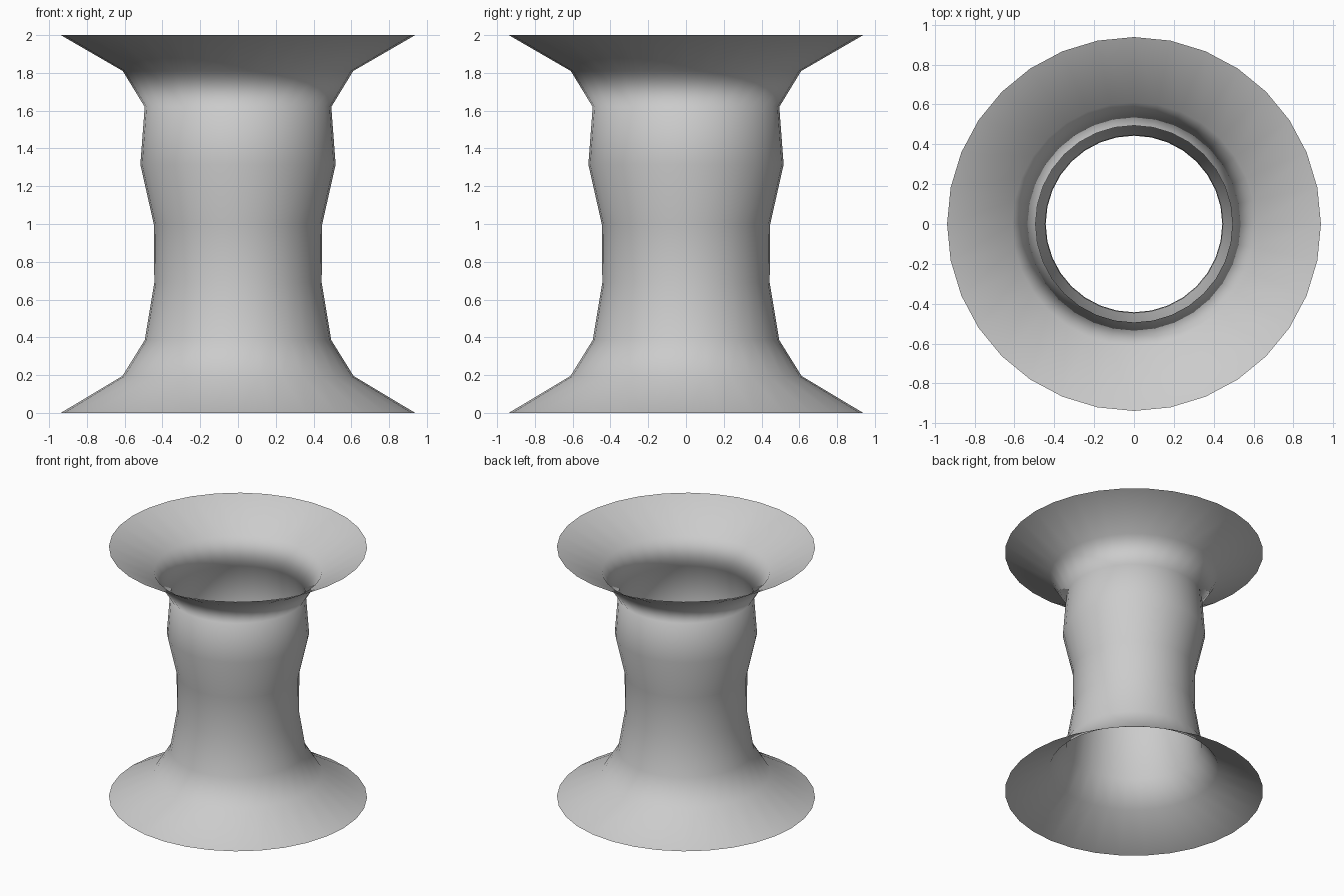
import bpy
from math import cos, sin, tau
from mathutils import Vector

if "Cube" in bpy.data.objects:
    bpy.data.objects.remove(bpy.data.objects["Cube"])

SIDES = 32


def lathe(name, profile):
    """Open shell of revolution; profile rows are (radius, height, shading slope dr/dz)."""
    verts, normals, faces = [], [], []
    for r, z, slope in profile:
        for j in range(SIDES):
            a = tau * j / SIDES
            verts.append((r * cos(a), r * sin(a), z))
            normals.append(Vector((cos(a), sin(a), -slope)).normalized())
    for i in range(len(profile) - 1):
        for j in range(SIDES):
            k = (j + 1) % SIDES
            low, high = i * SIDES, (i + 1) * SIDES
            faces.append((low + j, low + k, high + k, high + j))
    mesh = bpy.data.meshes.new(name)
    mesh.from_pydata(verts, [], faces)
    mesh.update()
    mesh.polygons.foreach_set("use_smooth", [True] * len(mesh.polygons))
    # soft shading that follows the curved profile
    mesh.normals_split_custom_set_from_vertices(normals)
    obj = bpy.data.objects.new(name, mesh)
    bpy.context.collection.objects.link(obj)
    return obj


# Flared foot
lathe("base_flare", [(0.938, 0.0, -2.2), (0.612, 0.195, -1.15), (0.494, 0.385, -0.3)])

# Hollow waisted column with a bulge near the top
lathe("column", [(0.494, 0.385, -0.3), (0.443, 0.69, -0.07), (0.446, 1.0, 0.12),
                 (0.517, 1.315, 0.05), (0.494, 1.62, -0.45)])

# Flared open rim
lathe("top_flare", [(0.494, 1.62, -0.45), (0.61, 1.81, 1.15), (0.938, 2.0, 2.3)])
